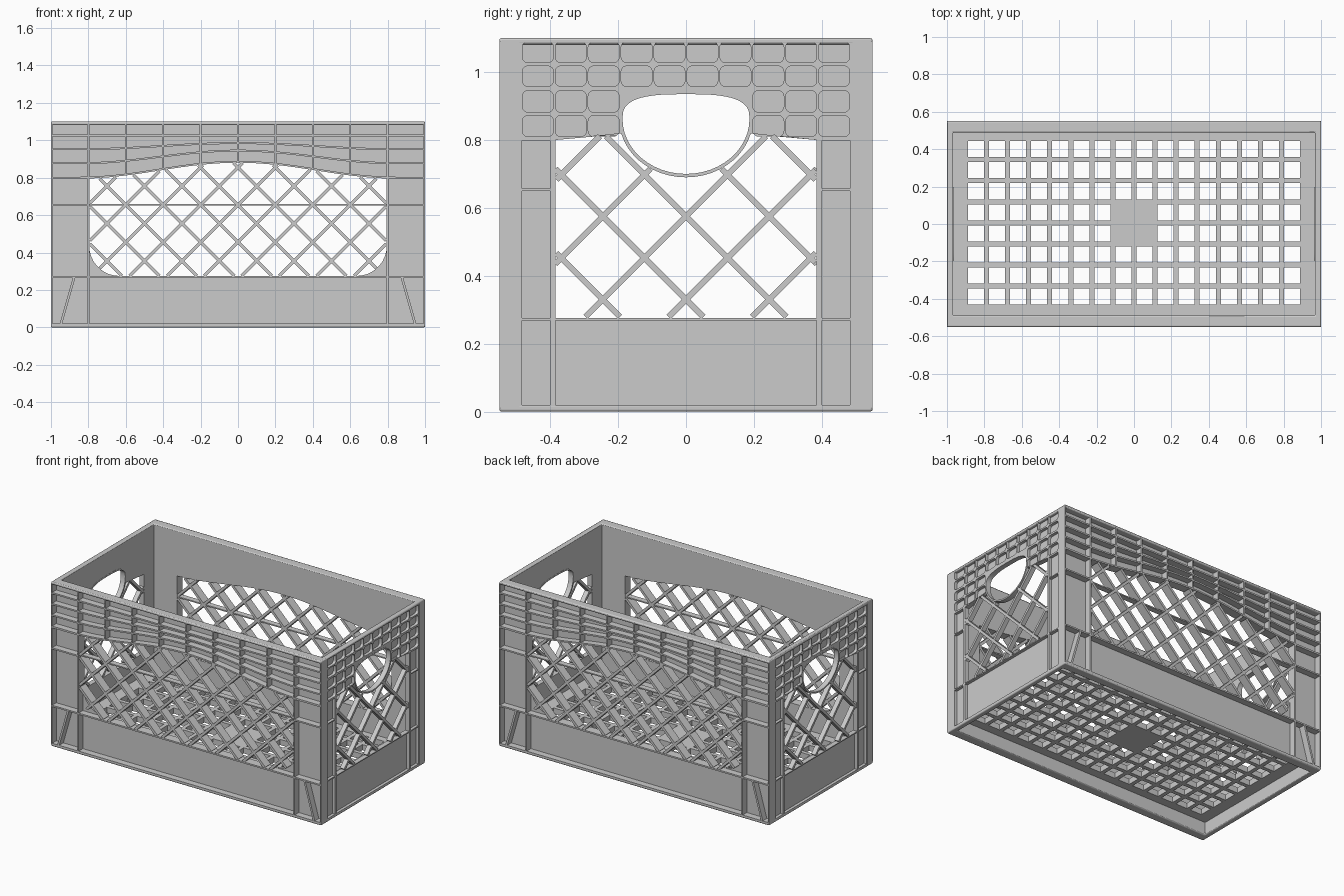
import bpy, bmesh, math
from mathutils import Matrix, Vector

if "Cube" in bpy.data.objects:
    bpy.data.objects.remove(bpy.data.objects["Cube"])

FRONT = Matrix(((1, 0, 0, 0), (0, 0, -1, 0), (0, 1, 0, 0), (0, 0, 0, 1)))   # (u, v, d) -> (u, -d, v)
SIDE = Matrix(((0, 0, 1, 0), (1, 0, 0, 0), (0, 1, 0, 0), (0, 0, 0, 1)))     # (u, v, d) -> (d, u, v)
FLAT = Matrix.Identity(4)


def add(name, mesh, matrix, paired):
    """Make the object, plus its twin turned half round for the opposite wall."""
    mesh.transform(matrix)
    mesh.shade_smooth()
    mesh.set_sharp_from_angle(angle=math.radians(30))
    ob = bpy.data.objects.new(name, mesh)
    bpy.context.collection.objects.link(ob)
    if paired:
        twin = bpy.data.objects.new(name + "_opposite", mesh)
        twin.rotation_euler.z = math.pi
        bpy.context.collection.objects.link(twin)
    return ob


def plate(name, loops, d0, d1, matrix, paired=True):
    """Outline (first loop) with holes (other loops), extruded from d0 to d1."""
    cu = bpy.data.curves.new(name, 'CURVE')
    cu.dimensions, cu.fill_mode, cu.extrude = '2D', 'BOTH', (d1 - d0) / 2
    for loop in loops:
        sp = cu.splines.new('POLY')
        sp.points.add(len(loop) - 1)
        for p, (u, v) in zip(sp.points, loop):
            p.co = (u, v, 0, 1)
        sp.use_cyclic_u = True
    tmp = bpy.data.objects.new(name + "_tmp", cu)
    bpy.context.collection.objects.link(tmp)
    dg = bpy.context.evaluated_depsgraph_get()
    mesh = bpy.data.meshes.new_from_object(tmp.evaluated_get(dg))
    bpy.data.objects.remove(tmp)
    bm = bmesh.new()
    bm.from_mesh(mesh)
    bmesh.ops.remove_doubles(bm, verts=bm.verts, dist=0.0001)
    bmesh.ops.recalc_face_normals(bm, faces=bm.faces)
    bm.to_mesh(mesh)
    bm.free()
    mesh.transform(Matrix.Translation((0, 0, (d0 + d1) / 2)))
    return add(name, mesh, matrix, paired)


def bars(name, segs, width, d0, d1, matrix):
    """Straight bars along 2D segments."""
    bm = bmesh.new()
    for a, b in segs:
        a, b = Vector(a), Vector(b)
        m, d = (a + b) / 2, b - a
        bmesh.ops.create_cube(bm, size=1, matrix=Matrix.Translation((m.x, m.y, (d0 + d1) / 2))
                              @ Matrix.Rotation(math.atan2(d.y, d.x), 4, 'Z')
                              @ Matrix.Diagonal((d.length, width, d1 - d0, 1)))
    mesh = bpy.data.meshes.new(name)
    bm.to_mesh(mesh)
    bm.free()
    add(name, mesh, matrix, True)


def inside(p, poly):
    hit = False
    for (x0, y0), (x1, y1) in zip(poly, poly[1:] + poly[:1]):
        if (y0 > p[1]) != (y1 > p[1]) and p[0] < x0 + (p[1] - y0) * (x1 - x0) / (y1 - y0):
            hit = not hit
    return hit


def lattice(window, pitch, z0, hole=None):
    """Diagonal segments through (k * pitch, z0), trimmed to the window."""
    segs, step = [], 0.004
    for k in range(-12, 13):
        for s in (1, -1):
            run = []
            for i in range(-130, 131):
                p = (k * pitch + i * step, z0 + s * i * step)
                if inside(p, window) and not (hole and inside(p, hole)):
                    run.append(p)
                else:
                    if len(run) > 3:
                        segs.append((run[0], run[-1]))
                    run = []
    return segs


def rect(u0, v0, u1, v1, r=0, n=4):
    if not r:
        return [(u0, v0), (u1, v0), (u1, v1), (u0, v1)]
    out = []
    for cu, cv, a in ((u1 - r, v1 - r, 0), (u0 + r, v1 - r, 90), (u0 + r, v0 + r, 180), (u1 - r, v0 + r, 270)):
        for i in range(n + 1):
            t = math.radians(a + 90 * i / n)
            out.append((cu + r * math.cos(t), cv + r * math.sin(t)))
    return out


# Front and back walls: arched rib rows
EDGE = (1.095, 1.025, 0.952, 0.877, 0.80)
MID = (1.095, 1.025, 0.985, 0.945, 0.885)


def row(i, x):
    t = 0.5 + 0.5 * math.cos(math.pi * min(abs(x) / 0.85, 1))
    return EDGE[i] + (MID[i] - EDGE[i]) * t


def along(u0, u1, i, off, n):
    return [(u0 + (u1 - u0) * k / n, row(i, u0 + (u1 - u0) * k / n) + off) for k in range(n + 1)]


cells = []
for c in range(10):
    u0, u1 = max(-1 + 0.2 * c + 0.005, -0.992), min(-0.8 + 0.2 * c - 0.005, 0.992)
    for i in range(4):
        cells.append(along(u0, u1, i + 1, 0.005, 4) + along(u1, u0, i, -0.005, 4))
for s in (-1, 1):
    u0, u1 = sorted((s * 0.805, s * 0.992))
    cells += [rect(u0, 0.02, u1, 0.265), rect(u0, 0.275, u1, 0.65), rect(u0, 0.66, u1, 0.793)]
cells.append(rect(-0.795, 0.02, 0.795, 0.265))
arch = along(0.795, -0.795, 4, -0.005, 32)
opening = [(-0.795, 0.275), (0.795, 0.275)] + arch
corner = [(0.635 + 0.16 * math.cos(math.radians(a)), 0.435 + 0.16 * math.sin(math.radians(a)))
          for a in range(-90, 1, 10)]
window = [(-u, v) for u, v in reversed(corner)] + corner + arch
outline = rect(-1, 0.01, 1, 1.09)
plate("long_wall_skin", [outline, window], 0.49, 0.506, FRONT)
plate("long_wall_ribs", [outline, opening] + cells, 0.505, 0.55, FRONT)
bars("long_wall_lattice", lattice(window, 0.2, 0.655), 0.017, 0.49, 0.548, FRONT)
bars("long_wall_crossbar", [((-0.8, 0.655), (0.8, 0.655))], 0.008, 0.492, 0.53, FRONT)
bars("corner_braces", [((s * 0.875, 0.27), (s * 0.948, 0.015)) for s in (-1, 1)], 0.013, 0.5, 0.549, FRONT)


# Side walls: hand hole, rounded cells and lattice
def hand_hole(grow, n=48):
    out = []
    for k in range(n):
        t = 2 * math.pi * k / n
        c, s = math.cos(t), math.sin(t)
        e = 2 / 2.9 if s > 0 else 1
        out.append(((0.187 + grow) * math.copysign(abs(c) ** e, c),
                    0.862 + ((0.073 if s > 0 else 0.162) + grow) * math.copysign(abs(s) ** e, s)))
    return out


hole, ring = hand_hole(0), hand_hole(0.01)
top = [p for p in hole if p[1] > 0.802]
top.sort(key=lambda p: math.atan2(p[1] - 0.80, p[0]))
window = [(-0.385, 0.275), (0.385, 0.275), (0.385, 0.80)] + top + [(-0.385, 0.80)]
cells = []
for i, (v0, v1) in enumerate(((1.028, 1.09), (0.958, 1.018), (0.882, 0.945), (0.81, 0.872))):
    for c in range(10):
        if i < 2 or c not in (3, 4, 5, 6):
            u = -0.485 + 0.097 * c
            cells.append(rect(u + 0.003, v0, u + 0.094, v1, 0.016))
for s in (-1, 1):
    u0, u1 = sorted((s * 0.40, s * 0.483))
    cells += [rect(u0, v0, u1, v1) for v0, v1 in ((0.02, 0.268), (0.276, 0.65), (0.657, 0.798))]
cells.append(rect(-0.385, 0.02, 0.385, 0.268))
outline = rect(-0.495, 0.01, 0.495, 1.095)
plate("side_wall_skin", [outline, window], 0.967, 0.98, SIDE)
plate("side_wall_ribs", [outline, window] + cells, 0.979, 0.9995, SIDE)
plate("hand_hole_rim", [ring, hole], 0.966, 1.0, SIDE)
bars("side_wall_lattice", lattice(window, 0.245, 0.575, ring), 0.017, 0.967, 0.998, SIDE)

# Top rim and bottom flange
for name, z0, z1 in (("top_rim", 1.082, 1.10), ("bottom_flange", 0, 0.02)):
    ob = plate(name, [rect(-1, -0.55, 1, 0.55), rect(-0.967, -0.49, 0.967, 0.49)], z0, z1, FLAT, False)
    mod = ob.modifiers.new("soft_edge", 'BEVEL')
    mod.width, mod.segments, mod.limit_method = 0.006, 2, 'ANGLE'

# Raised floor grid with a solid centre
holes = []
for i in range(16):
    for j in range(8):
        if not (i in (7, 8) and j in (3, 4)):
            x, y = (i - 7.5) * 0.1127, (j - 3.5) * 0.1127 + 0.006
            holes.append(rect(x - 0.043, y - 0.043, x + 0.043, y + 0.043))
plate("floor_grid", [rect(-0.97, -0.493, 0.97, 0.493)] + holes, 0.087, 0.125, FLAT, False)
